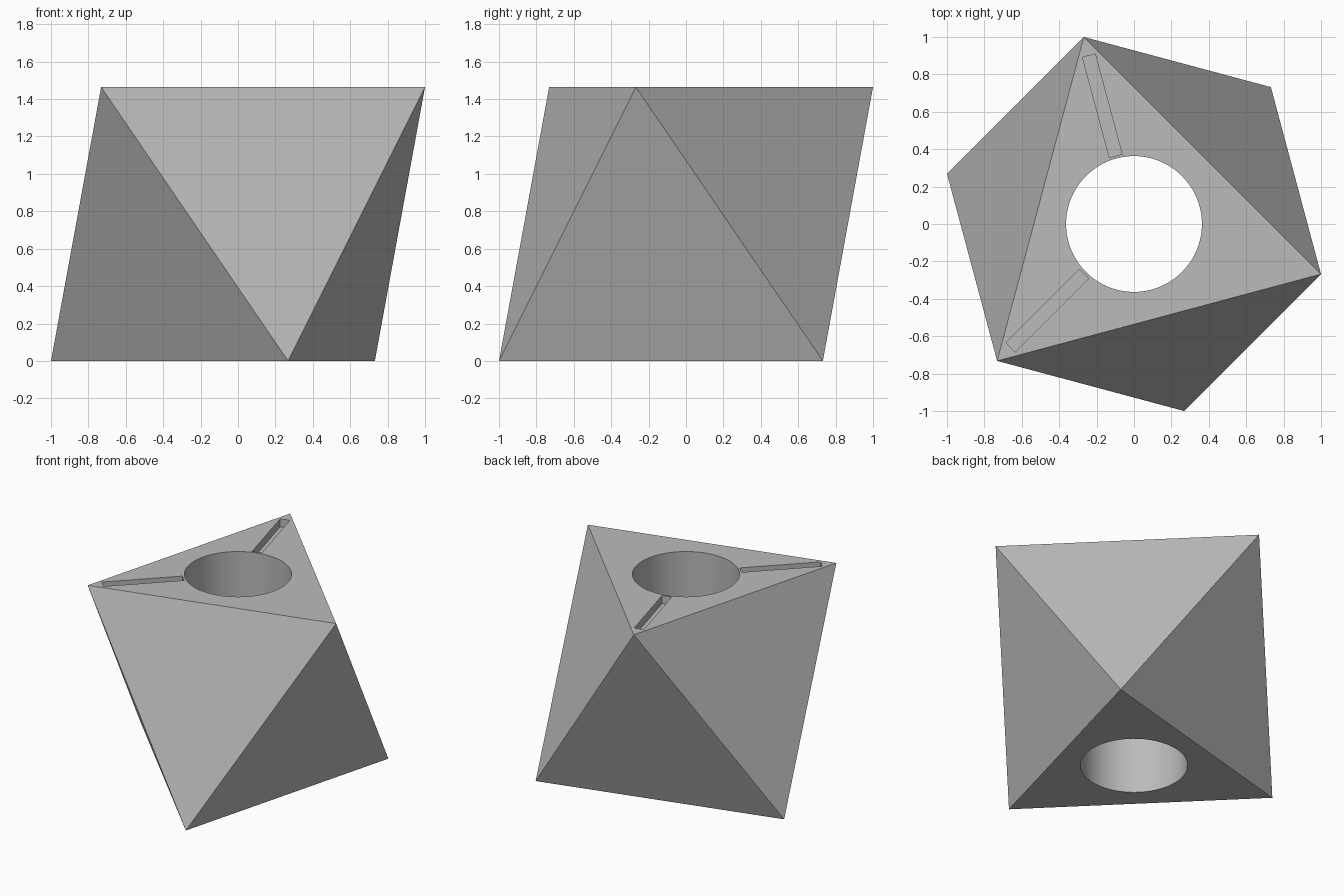
import bpy, bmesh
from math import radians, cos, sin

cube = bpy.data.objects.get("Cube")
if cube:
    bpy.data.objects.remove(cube, do_unlink=True)

HEIGHT = 1.464
RADIUS = 1.035
SLOT_DEPTH = 0.06

grey = bpy.data.materials.new("plain grey")
grey.use_nodes = True
grey.diffuse_color = (0.5, 0.5, 0.5, 1)
grey.node_tree.nodes["Principled BSDF"].inputs["Base Color"].default_value = (0.5, 0.5, 0.5, 1)

# Octahedral body lying on one face: two triangles, twisted by 60 degrees
bm = bmesh.new()
for z, start in ((0, 45), (HEIGHT, -15)):
    for i in range(3):
        a = radians(start + 120 * i)
        bm.verts.new((RADIUS * cos(a), RADIUS * sin(a), z))
bmesh.ops.convex_hull(bm, input=bm.verts)
bmesh.ops.recalc_face_normals(bm, faces=bm.faces)
mesh = bpy.data.meshes.new("octahedron_body")
bm.to_mesh(mesh)
bm.free()
body = bpy.data.objects.new("octahedron_body", mesh)
bpy.context.collection.objects.link(body)
mesh.materials.append(grey)


def cut(cutter, name):
    """Subtract a hidden cutter from the body."""
    cutter.name = name
    cutter.data.materials.append(grey)
    cutter.hide_render = True
    bpy.context.view_layer.objects.active = body
    mod = body.modifiers.new(name, "BOOLEAN")
    mod.operation = "DIFFERENCE"
    mod.solver = "EXACT"
    mod.object = cutter
    bpy.ops.object.modifier_apply(modifier=name)
    bpy.data.objects.remove(cutter, do_unlink=True)


# Round hole through the whole body
bpy.ops.mesh.primitive_cylinder_add(vertices=96, radius=0.363, depth=3,
                                    location=(0, 0, HEIGHT / 2))
cut(bpy.context.object, "hole_cutter")

# Two shallow slots running from the hole towards two top corners
inner, outer, width = 0.377, 0.932, 0.07
for angle in (105, 225):
    a, mid = radians(angle), (inner + outer) / 2
    bpy.ops.mesh.primitive_cube_add(size=1, rotation=(0, 0, a),
                                    location=(mid * cos(a), mid * sin(a), HEIGHT))
    slot = bpy.context.object
    slot.scale = (outer - inner, width, 2 * SLOT_DEPTH)
    bpy.context.view_layer.update()
    cut(slot, "slot_cutter")

# Smooth hole wall, sharp edges elsewhere
bpy.ops.object.select_all(action="DESELECT")
body.select_set(True)
bpy.context.view_layer.objects.active = body
bpy.ops.object.shade_smooth_by_angle(angle=radians(30))
